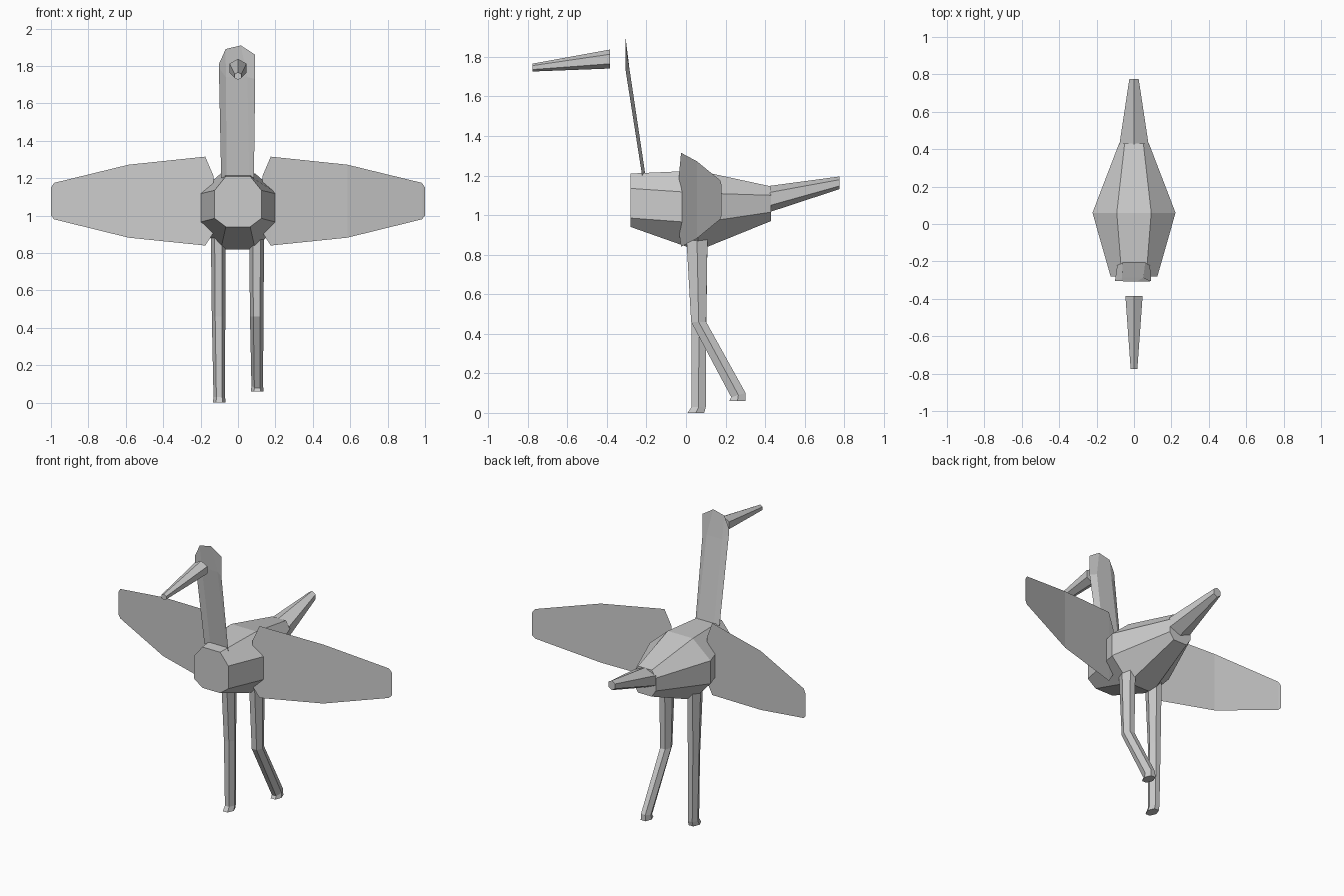
import bpy, math

cube = bpy.data.objects.get("Cube")
if cube:
    bpy.data.objects.remove(cube)

grey = bpy.data.materials.new("plain grey")
grey.use_nodes = True
colour = (0.6, 0.6, 0.6, 1)
grey.diffuse_color = colour
grey.node_tree.nodes["Principled BSDF"].inputs["Base Color"].default_value = colour


def add_mesh(name, verts, faces):
    mesh = bpy.data.meshes.new(name)
    mesh.from_pydata(verts, [], faces)
    mesh.materials.append(grey)
    obj = bpy.data.objects.new(name, mesh)
    bpy.context.collection.objects.link(obj)
    return obj


def loft(name, rings):
    """Skin a list of equal rings and cap both ends."""
    n = len(rings[0])
    verts = [p for ring in rings for p in ring]
    faces = [(k * n + i, k * n + (i + 1) % n, (k + 1) * n + (i + 1) % n, (k + 1) * n + i)
             for k in range(len(rings) - 1) for i in range(n)]
    last = (len(rings) - 1) * n
    faces += [tuple(reversed(range(n))), tuple(range(last, last + n))]
    return add_mesh(name, verts, faces)


def octagon(y, wide, flat, bottom, low, high, top):
    side = [(flat, bottom), (wide, low), (wide, high), (flat, top)]
    points = side + [(-x, z) for x, z in reversed(side)]
    return [(x, y, z) for x, z in reversed(points)]


def upright_hexagon(y, z, rx, rz):
    angles = [math.radians(90 - 60 * i) for i in range(6)]
    return [(rx * math.cos(a) / 0.866, y, z + rz * math.sin(a)) for a in angles]


def leg_hexagon(x, y, z, rx, ry, slope=0):
    ring = []
    for i in range(6):
        a = math.radians(60 * i)
        dy = ry * math.sin(a) / 0.866
        ring.append((x + rx * math.cos(a), y + dy, z + dy * slope))
    return ring


# Body: faceted barrel, widest in the middle
loft("body", [
    octagon(-0.28, 0.125, 0.065, 0.94, 0.985, 1.135, 1.21),
    octagon(0.06, 0.222, 0.092, 0.82, 0.96, 1.112, 1.225),
    octagon(0.43, 0.08, 0.05, 0.97, 1.015, 1.10, 1.145),
])

# Tail and beak: tapered six-sided spikes
loft("tail", [upright_hexagon(0.425, 1.082, 0.078, 0.066),
              upright_hexagon(0.775, 1.163, 0.025, 0.032)])
loft("beak", [upright_hexagon(-0.775, 1.746, 0.018, 0.02),
              upright_hexagon(-0.385, 1.789, 0.046, 0.048)])

# Neck: thin sheet with both long edges folded forward
neck_rows = [
    [(-0.09, -0.222, 1.20), (-0.06, -0.205, 1.20), (0.06, -0.205, 1.20), (0.085, -0.222, 1.20)],
    [(-0.102, -0.305, 1.79), (-0.065, -0.286, 1.74), (0.05, -0.286, 1.74), (0.092, -0.305, 1.73)],
    [(-0.102, -0.306, 1.81), (-0.066, -0.306, 1.89), (0.015, -0.307, 1.91), (0.092, -0.306, 1.86)],
]
loft_faces = [(r * 4 + c, r * 4 + c + 1, r * 4 + c + 5, r * 4 + c + 4)
              for r in range(2) for c in range(3)]
add_mesh("neck", [p for row in neck_rows for p in row], loft_faces)

# Wings: bent sheets, each station is x, y, bottom z, top z
stations = [(0.13, -0.035, 0.91, 1.21), (0.175, -0.025, 0.84, 1.315),
            (0.585, 0.055, 0.882, 1.272), (0.983, 0.174, 0.98, 1.175),
            (1.0, 0.18, 1.0, 1.15)]
for side, name in ((1, "left_wing"), (-1, "right_wing")):
    verts = [(side * x, y, z) for x, y, low, high in stations for z in (low, high)]
    faces = [(2 * k, 2 * k + 2, 2 * k + 3, 2 * k + 1)[::side] for k in range(len(stations) - 1)]
    add_mesh(name, verts, faces)

# Legs: the right stands straight, the left is bent back at the knee
loft("right_leg", [
    leg_hexagon(-0.1, 0.05, 0, 0.034, 0.042),
    leg_hexagon(-0.1, 0.064, 0.03, 0.031, 0.036),
    leg_hexagon(-0.104, 0.065, 0.46, 0.036, 0.038),
    leg_hexagon(-0.105, 0.055, 0.90, 0.04, 0.054),
])
loft("left_leg", [
    leg_hexagon(0.103, 0.26, 0.06, 0.034, 0.042),
    leg_hexagon(0.103, 0.265, 0.09, 0.031, 0.036, 0.3),
    leg_hexagon(0.1, 0.064, 0.46, 0.036, 0.038),
    leg_hexagon(0.1, 0.055, 0.90, 0.04, 0.054),
])
